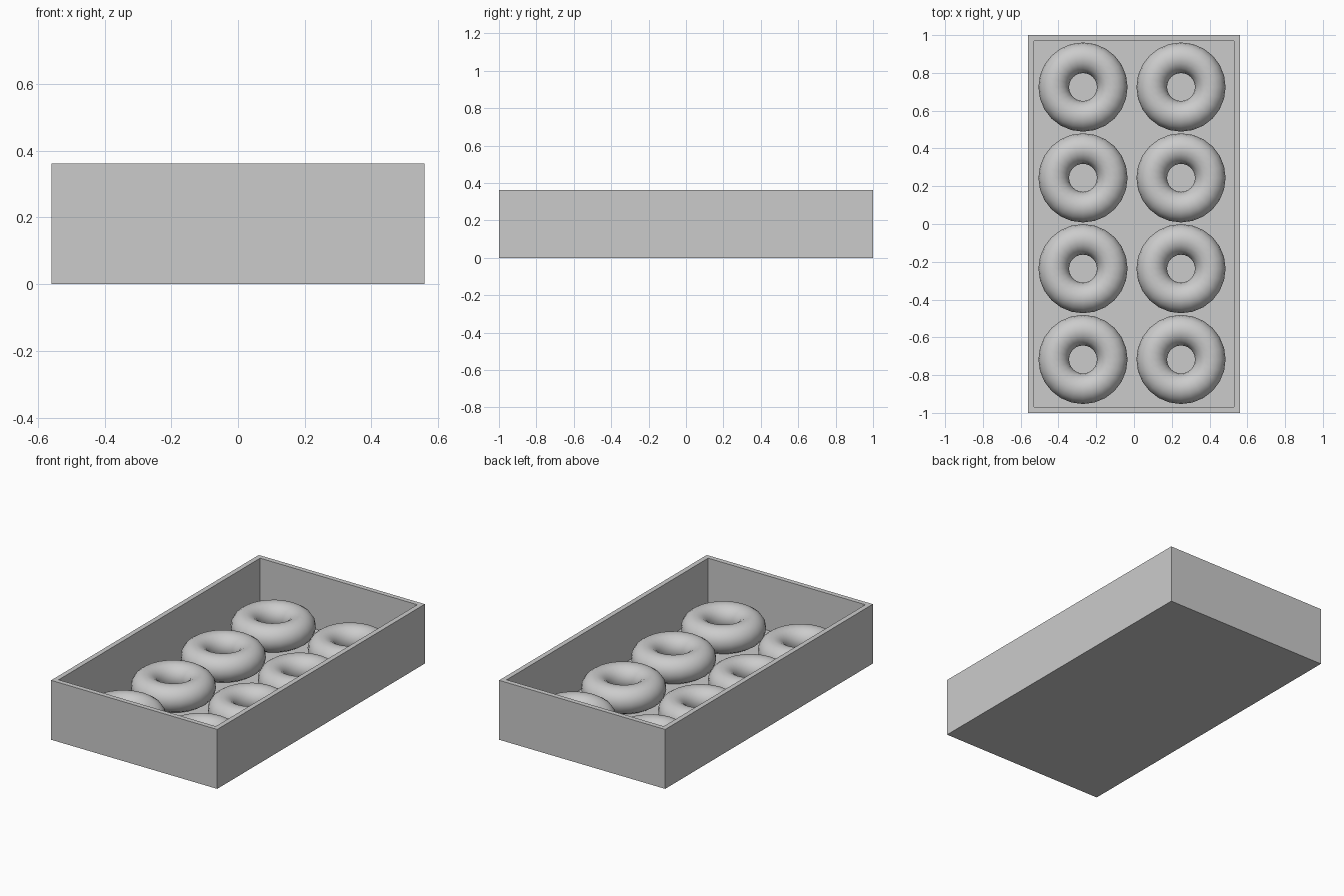
import bpy, bmesh
from mathutils import Matrix

if "Cube" in bpy.data.objects:
    bpy.data.objects.remove(bpy.data.objects["Cube"])

W, L, H, T = 1.12, 2.0, 0.362, 0.03   # box size and wall thickness
R, r = 0.155, 0.081                   # ring and tube radius

# Open tray: cube with its top inset and pushed down to the floor
bm = bmesh.new()
bmesh.ops.create_cube(bm, size=1, matrix=Matrix.Translation((0, 0, H / 2)) @ Matrix.Diagonal((W, L, H, 1)))
bm.normal_update()
top = max(bm.faces, key=lambda f: f.calc_center_median().z)
bmesh.ops.inset_region(bm, faces=[top], thickness=T, use_even_offset=True)
inner = bmesh.ops.extrude_discrete_faces(bm, faces=[top])["faces"][0]
bmesh.ops.translate(bm, verts=inner.verts, vec=(0, 0, T - H))
mesh = bpy.data.meshes.new("box")
bm.to_mesh(mesh)
bm.free()
bpy.context.collection.objects.link(bpy.data.objects.new("box", mesh))

# Doughnuts: two columns of four, resting on the floor
for col, x in enumerate((-0.27, 0.249)):
    for row in range(4):
        y = 0.725 - 0.4807 * row
        bpy.ops.mesh.primitive_torus_add(
            major_radius=R, minor_radius=r, major_segments=24, minor_segments=16,
            location=(x, y, T + r))
        bpy.context.object.name = f"doughnut_{col + 1}_{row + 1}"
        bpy.ops.object.shade_smooth()
